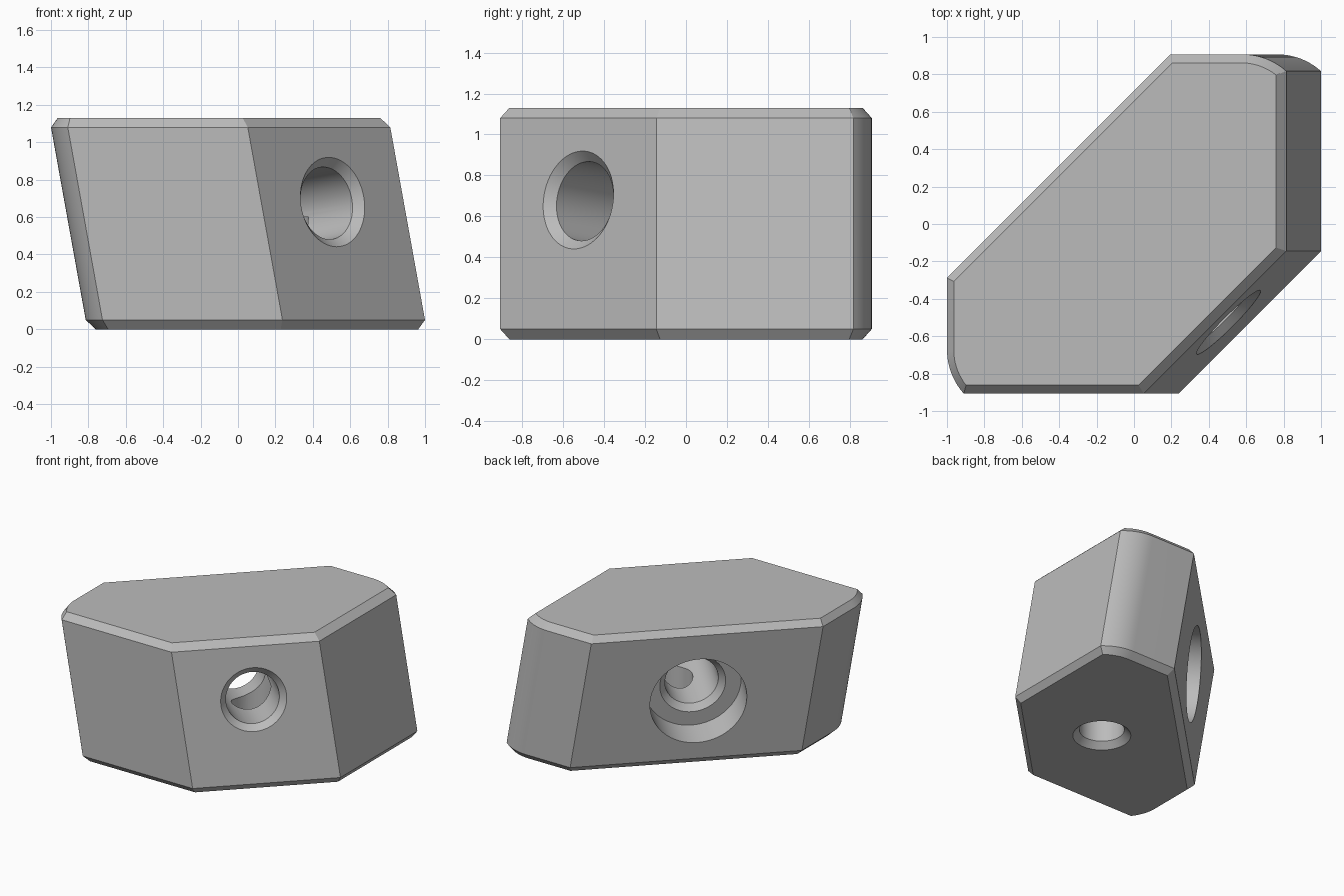
import bpy, bmesh, math
from mathutils import Vector

cube = bpy.data.objects.get("Cube")
if cube:
    bpy.data.objects.remove(cube, do_unlink=True)

HEIGHT, HALF, CHAMFER, LEAN = 1.13, 0.907, 0.045, 0.18

grey = bpy.data.materials.new("plain grey")
grey.use_nodes = True
grey.diffuse_color = (0.5, 0.5, 0.5, 1)
grey.node_tree.nodes["Principled BSDF"].inputs["Base Color"].default_value = (0.5, 0.5, 0.5, 1)


def make_object(name, bm):
    bmesh.ops.recalc_face_normals(bm, faces=bm.faces)
    mesh = bpy.data.meshes.new(name)
    bm.to_mesh(mesh)
    bm.free()
    mesh.materials.append(grey)
    obj = bpy.data.objects.new(name, mesh)
    bpy.context.collection.objects.link(obj)
    return obj


def skin(bm, rings):
    """Join rings of points into a closed solid."""
    loops = [[bm.verts.new(p) for p in ring] for ring in rings]
    for low, high in zip(loops, loops[1:]):
        for i in range(len(low)):
            j = (i + 1) % len(low)
            bm.faces.new((low[i], low[j], high[j], high[i]))
    bm.faces.new(loops[0][::-1])
    bm.faces.new(loops[-1])


def inset(points, distance):
    """Mitred inward offset of a counter-clockwise outline."""
    result = []
    for i, p in enumerate(points):
        a = (p - points[i - 1]).normalized()
        b = (points[(i + 1) % len(points)] - p).normalized()
        na, nb = Vector((-a.y, a.x)), Vector((-b.y, b.x))
        result.append(p + (na + nb) * distance / (1 + na.dot(nb)))
    return result


# Half outline, mirrored across the diagonal x = -y
radius, steps = 0.35, 10
centre = Vector((0.673, HALF - radius))
sweep = math.acos((HALF - centre.x) / radius)
half = [Vector((HALF, -0.145))]
for i in range(steps + 1):
    t = sweep + (math.pi / 2 - sweep) * i / steps
    half.append(centre + radius * Vector((math.cos(t), math.sin(t))))
half.append(Vector((0.288, HALF)))
outline = half + [Vector((-p.y, -p.x)) for p in reversed(half)]

# Leaning block with chamfered top and bottom rims
rings = []
for z, d in ((0, CHAMFER), (0.05, 0), (HEIGHT - 0.05, 0), (HEIGHT, CHAMFER)):
    shift = -LEAN * (z - HEIGHT / 2)
    rings.append([(p.x + shift, p.y, z) for p in (inset(outline, d) if d else outline)])
bm = bmesh.new()
skin(bm, rings)
block = make_object("drilled_block", bm)


def drill(name, profile, origin, direction):
    """Cut a turned profile of (depth, radius) out of the block."""
    turn = Vector(direction).to_track_quat('Z', 'Y')
    count = 64
    angles = [math.tau * i / count for i in range(count)]
    bm = bmesh.new()
    skin(bm, [[turn @ Vector((r * math.cos(a), r * math.sin(a), depth)) + Vector(origin)
               for a in angles] for depth, r in profile])
    cutter = make_object(name, bm)
    cutter.hide_render = True
    mod = block.modifiers.new(name, 'BOOLEAN')
    mod.operation, mod.solver, mod.object = 'DIFFERENCE', 'EXACT', cutter
    bpy.context.view_layer.objects.active = block
    bpy.ops.object.modifier_apply(modifier=mod.name)
    bpy.data.objects.remove(cutter, do_unlink=True)


# Through bore, countersunk in front and counterbored behind
drill("through_bore",
      [(-0.05, 0.29), (0.045, 0.195), (0.888, 0.195), (0.933, 0.24), (0.933, 0.353), (1.3, 0.353)],
      (0.505, -0.525, 0.68), (-1, 1, -LEAN))

# Countersunk hole in the underside, meeting the bore
drill("bottom_hole", [(-0.05, 0.26), (0.047, 0.163), (0.6, 0.163)],
      (0.214, -0.107, 0), (0, 0, 1))

bpy.ops.object.select_all(action='DESELECT')
block.select_set(True)
bpy.context.view_layer.objects.active = block
bpy.ops.object.shade_smooth_by_angle(angle=math.radians(25))
